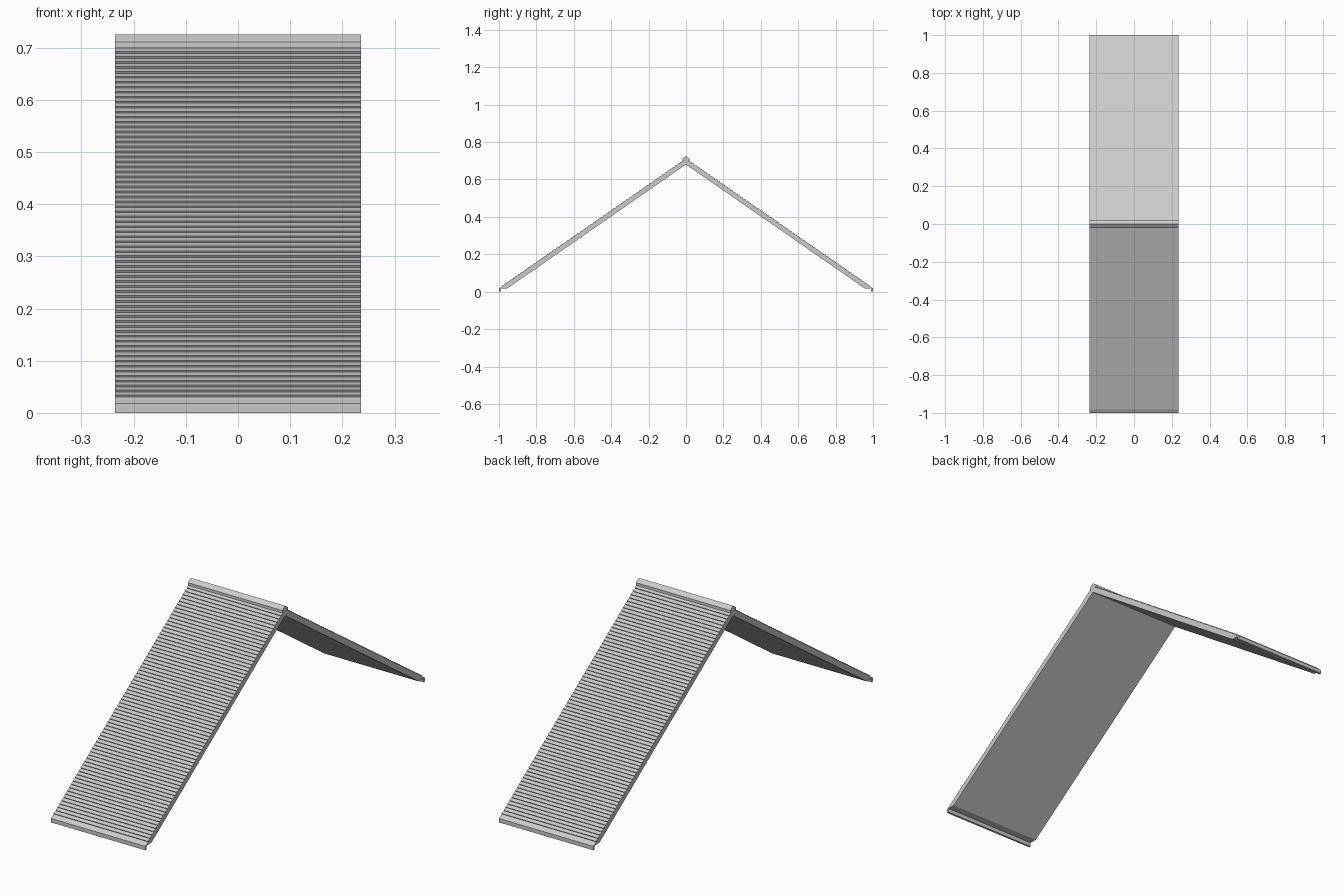
import bpy, bmesh
from mathutils import Vector

if "Cube" in bpy.data.objects:
    bpy.data.objects.remove(bpy.data.objects["Cube"])

HALF_W = 0.236     # half width along x
COURSES = 70       # overlapping slats per slope
LAP = 0.0042       # butt height of each slat


def prism(name, profile):
    """Extrude a (y, z) profile across the full width."""
    bm = bmesh.new()
    face = bm.faces.new([bm.verts.new((-HALF_W, y, z)) for y, z in profile])
    ext = bmesh.ops.extrude_face_region(bm, geom=[face])
    moved = [v for v in ext["geom"] if isinstance(v, bmesh.types.BMVert)]
    bmesh.ops.translate(bm, verts=moved, vec=(2 * HALF_W, 0, 0))
    bmesh.ops.recalc_face_normals(bm, faces=bm.faces)
    mesh = bpy.data.meshes.new(name)
    bm.to_mesh(mesh)
    bm.free()
    obj = bpy.data.objects.new(name, mesh)
    bpy.context.collection.objects.link(obj)
    return obj


def slope_profile(side):
    """Underside, level eave cut, then sawtooth slats up to the ridge."""
    eave, ridge = Vector((-0.998, 0.018)), Vector((0, 0.709))
    along = (ridge - eave).normalized()
    normal = Vector((-along.y, along.x))
    start, end = eave.lerp(ridge, 0.018), eave.lerp(ridge, 0.985)
    pts = [Vector((0, 0.68)), Vector((-0.955, 0.018)), eave]
    for i in range(COURSES):
        p = start.lerp(end, i / COURSES)
        pts += [p, p + normal * LAP]
    pts += [end, ridge]
    return [(side * p.x, p.y) for p in pts]


for side, label in ((1, "front"), (-1, "back")):
    # Slatted roof slope
    prism(label + "_roof_slope", slope_profile(side))
    # Thin fascia hanging at the eave
    prism(label + "_fascia", [(side * y, z) for y, z in
          ((-1, 0), (-0.99, 0), (-0.99, 0.024), (-1, 0.018))])

# Folded ridge cap
prism("ridge_cap", [(0, 0.725), (-0.02, 0.711), (-0.02, 0.699),
                    (0, 0.706), (0.02, 0.699), (0.02, 0.711)])
